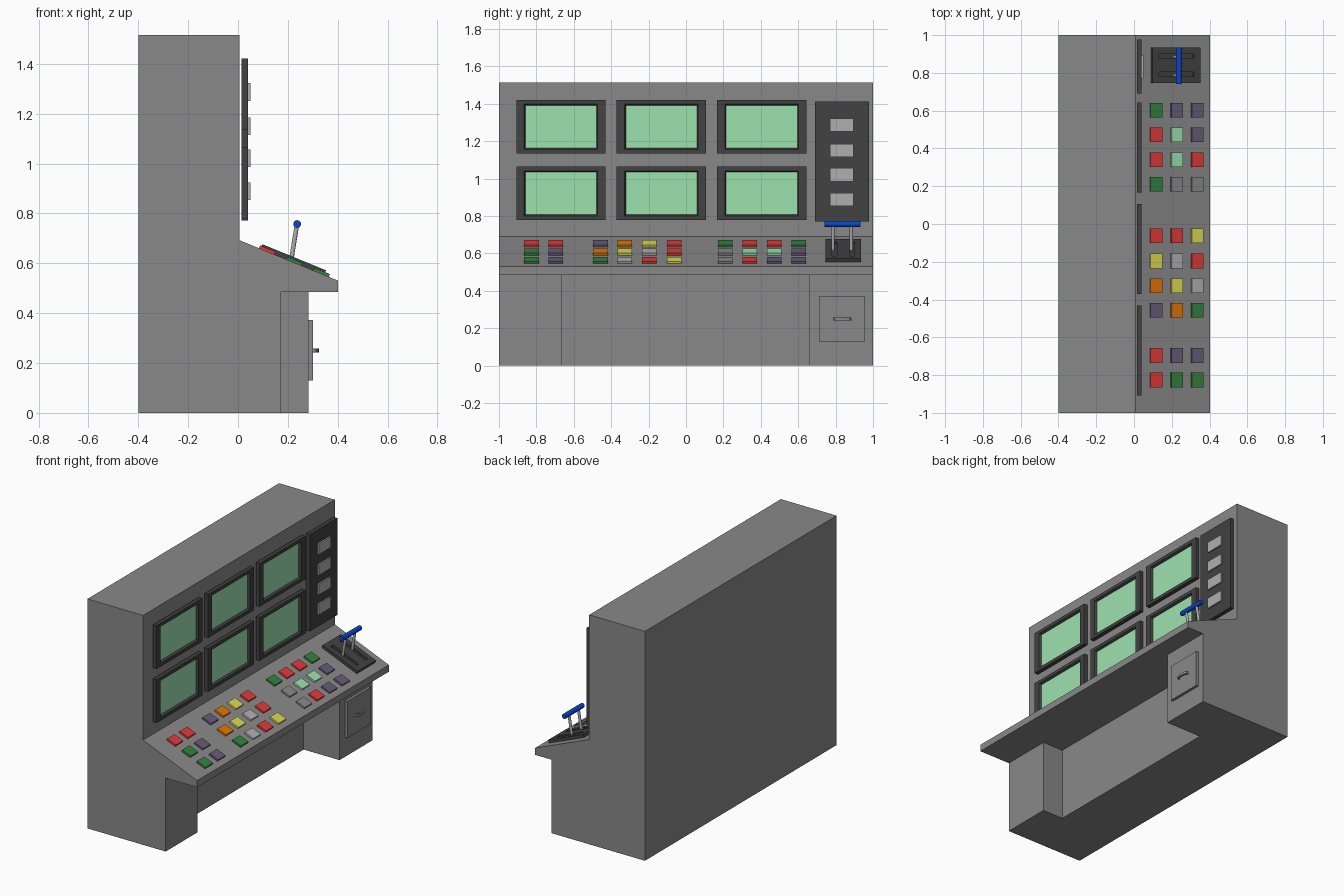
import bpy, bmesh, math
from mathutils import Matrix, Vector

if "Cube" in bpy.data.objects:
    bpy.data.objects.remove(bpy.data.objects["Cube"], do_unlink=True)


def material(name, r, g, b):
    m = bpy.data.materials.new(name)
    m.use_nodes = True
    m.diffuse_color = (r, g, b, 1)
    m.node_tree.nodes["Principled BSDF"].inputs["Base Color"].default_value = (r, g, b, 1)
    return m


GREY = material("casing grey", 0.25, 0.25, 0.25)
DARK = material("dark frame", 0.054, 0.054, 0.054)
MINT = material("screen mint", 0.34, 0.76, 0.43)
LIGHT = material("light grey", 0.43, 0.43, 0.43)
RED = material("red", 0.75, 0.042, 0.042)
GREEN = material("green", 0.035, 0.22, 0.05)
PURPLE = material("purple", 0.135, 0.105, 0.19)
YELLOW = material("yellow", 0.72, 0.7, 0.085)
ORANGE = material("orange", 0.75, 0.18, 0.002)
BLUE = material("blue", 0.003, 0.06, 0.6)

SLOPE = math.atan2(0.162, 0.395)
DESK = Matrix.Rotation(SLOPE, 4, 'Y')          # local z = desk normal
WALL = Matrix.Rotation(math.pi / 2, 4, 'Y')    # local z = +x, local x = down


def finish(name, bm, mats, matrix=Matrix()):
    bmesh.ops.recalc_face_normals(bm, faces=bm.faces)
    bm.transform(matrix)
    me = bpy.data.meshes.new(name)
    bm.to_mesh(me)
    bm.free()
    for m in mats:
        me.materials.append(m)
    ob = bpy.data.objects.new(name, me)
    bpy.context.collection.objects.link(ob)
    return ob


def box_bm(sx, sy, sz):
    """Box standing on its local z = 0."""
    bm = bmesh.new()
    bmesh.ops.create_cube(bm, size=1)
    bmesh.ops.translate(bm, vec=(0, 0, 0.5), verts=bm.verts)
    bmesh.ops.scale(bm, vec=(sx, sy, sz), verts=bm.verts)
    return bm


def box(name, size, at, mat, rot=Matrix()):
    return finish(name, box_bm(*size), [mat], Matrix.Translation(at) @ rot)


def recessed(name, size, hole, depth, draft, at, mats, rot):
    """Box with a tapered recess in its top; the floor takes the last material."""
    bm = box_bm(*size)
    top = max(bm.faces, key=lambda f: f.calc_center_median().z)
    bmesh.ops.inset_individual(bm, faces=[top], thickness=0.01)
    for v in top.verts:
        v.co.x = math.copysign(hole[0] / 2, v.co.x)
        v.co.y = math.copysign(hole[1] / 2, v.co.y)
    floor = bmesh.ops.extrude_discrete_faces(bm, faces=[top])["faces"][0]
    for v in floor.verts:
        v.co -= Vector((math.copysign(draft, v.co.x), math.copysign(draft, v.co.y), depth))
    floor.material_index = len(mats) - 1
    return finish(name, bm, mats, Matrix.Translation(at) @ rot)


def prism(name, points, direction, mat):
    bm = bmesh.new()
    face = bm.faces.new([bm.verts.new(p) for p in points])
    new = bmesh.ops.extrude_face_region(bm, geom=[face])["geom"]
    bmesh.ops.translate(bm, vec=direction,
                        verts=[g for g in new if isinstance(g, bmesh.types.BMVert)])
    return finish(name, bm, [mat])


def rod(name, a, b, radius, mat, sides):
    a, b = Vector(a), Vector(b)
    bm = bmesh.new()
    bmesh.ops.create_cone(bm, cap_ends=True, segments=sides, radius1=radius,
                          radius2=radius, depth=(b - a).length)
    for f in bm.faces:
        f.smooth = len(f.verts) == 4
    turn = (b - a).to_track_quat('Z', 'Y').to_matrix().to_4x4()
    return finish(name, bm, [mat], Matrix.Translation((a + b) / 2) @ turn)


def on_desk(x, y):
    return Vector((x, y, 0.692 - math.tan(SLOPE) * (x - 0.007)))


# Cabinet with sloped desk
profile = [(-0.4, 0), (0.02, 0), (0.02, 0.485), (0.402, 0.485), (0.402, 0.53),
           (0.007, 0.692), (0.007, 1.515), (-0.4, 1.515)]
prism("cabinet", [(x, -1, z) for x, z in profile], (0, 2, 0), GREY)

# Desk pedestals, the left one deeper, with the knee space between
for side, y0, y1, front in (("right", -1, -0.666, 0.172), ("left", 0.657, 1, 0.282)):
    box(side + "_pedestal", (front - 0.02, y1 - y0, 0.485),
        ((front + 0.02) / 2, (y0 + y1) / 2, 0), GREY)

# Drawer door and arched handle
box("drawer_door", (0.018, 0.245, 0.243), (0.291, 0.834, 0.129), GREY)
outer, inner = [], []
for i in range(9):
    a = math.pi * i / 8
    outer.append((0.299 + 0.025 * math.sin(a) ** 0.6, 0.836 + 0.047 * math.cos(a), 0.242))
    inner.append((0.299 + 0.014 * math.sin(a) ** 0.6, 0.836 + 0.034 * math.cos(a), 0.242))
prism("drawer_handle", outer + inner[::-1], (0, 0, 0.016), GREY)

# Monitors
for row, z in (("lower", 0.921), ("upper", 1.278)):
    for i, y in enumerate((-0.669, -0.132, 0.405)):
        recessed(f"{row}_monitor_{i + 1}", (0.286, 0.477, 0.026), (0.242, 0.394), 0.014, 0.007,
                 (0.015, y, z), [DARK, MINT], WALL)

# Wall panel with plates
box("wall_panel", (0.64, 0.287, 0.026), (0.015, 0.834, 1.092), DARK, WALL)
for i, z in enumerate((0.889, 1.021, 1.15, 1.287)):
    box(f"panel_plate_{i + 1}", (0.071, 0.126, 0.01), (0.041, 0.833, z), LIGHT, WALL)

# Desk buttons, listed from the wall outward
buttons = {
    -0.826: (RED, GREEN, GREEN), -0.696: (RED, PURPLE, PURPLE),
    -0.457: (PURPLE, ORANGE, GREEN), -0.327: (ORANGE, YELLOW, LIGHT),
    -0.196: (YELLOW, LIGHT, RED), -0.062: (RED, RED, YELLOW),
    0.21: (GREEN, GREY, GREY), 0.34: (RED, MINT, RED),
    0.472: (RED, MINT, PURPLE), 0.602: (GREEN, PURPLE, PURPLE),
}
for i, (y, colours) in enumerate(buttons.items()):
    for j, mat in enumerate(colours):
        box(f"button_{i + 1}_{j + 1}", (0.067, 0.078, 0.012),
            on_desk(0.115 + 0.109 * j, y), mat, DESK)

# Twin lever with slotted base and grip
for i in range(2):
    base_y = 0.793 + 0.095 * i
    rod_y = 0.786 + 0.098 * i
    recessed(f"lever_base_{i + 1}", (0.276, 0.095, 0.02), (0.2, 0.026), 0.012, 0,
             on_desk(0.2175, base_y), [DARK], DESK)
    rod(f"lever_rod_{i + 1}", (0.214, rod_y, 0.617), (0.236, rod_y, 0.752), 0.009, LIGHT, 16)
rod("lever_grip", (0.237, 0.741, 0.757), (0.237, 0.934, 0.757), 0.016, BLUE, 10)
